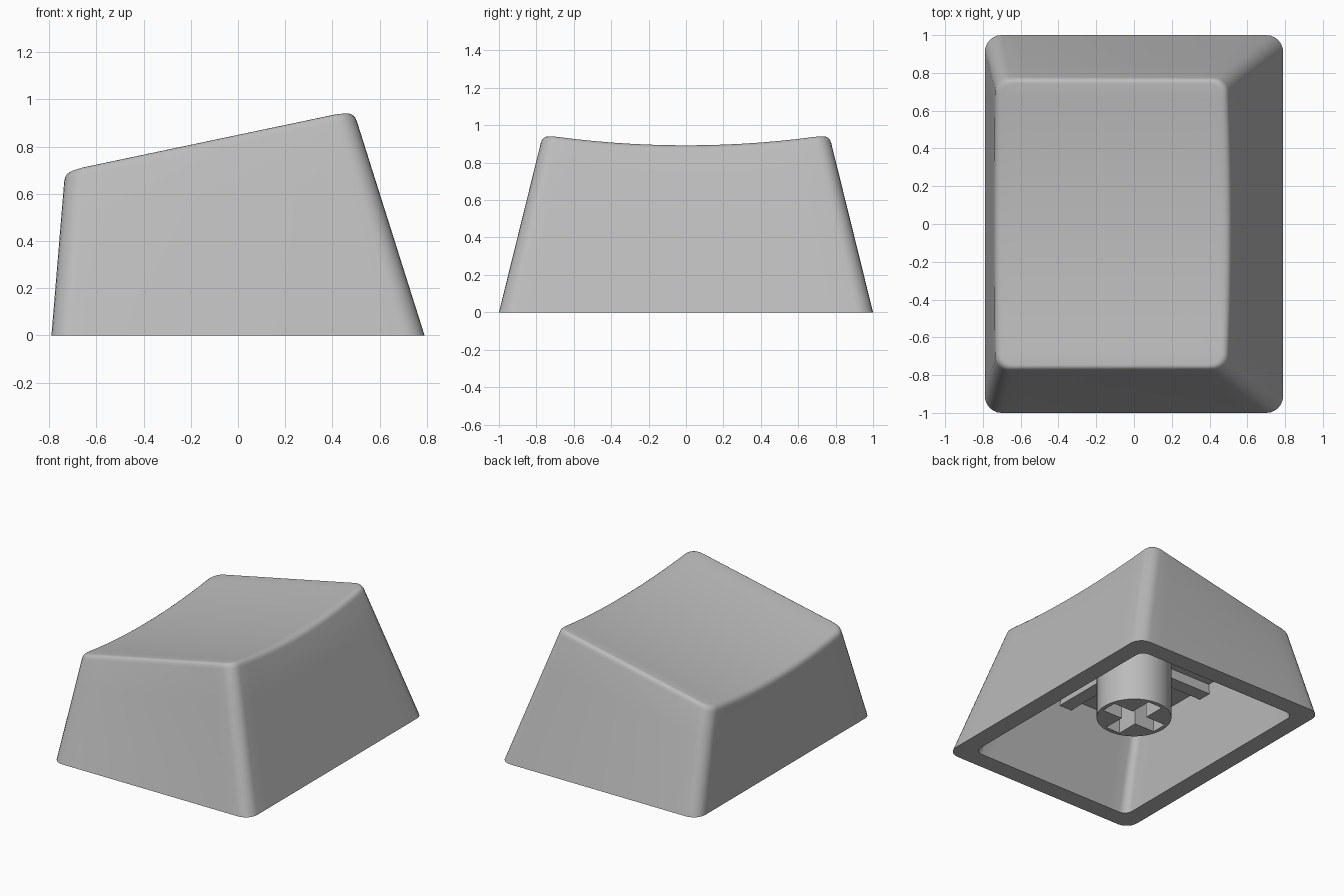
import bpy, bmesh, math
from mathutils import Vector

if "Cube" in bpy.data.objects:
    bpy.data.objects.remove(bpy.data.objects["Cube"])

grey = bpy.data.materials.new("light grey plastic")
grey.diffuse_color = (0.5, 0.5, 0.5, 1)
grey.use_nodes = True
grey.node_tree.nodes["Principled BSDF"].inputs["Base Color"].default_value = grey.diffuse_color


def rounded_rect(x0, x1, y0, y1, r, z=0.0, corner=6, edge=14):
    """Closed loop with rounded corners and evenly divided straight sides."""
    centres = [(x1 - r, y1 - r), (x0 + r, y1 - r), (x0 + r, y0 + r), (x1 - r, y0 + r)]
    arcs = []
    for k, (cx, cy) in enumerate(centres):
        angles = [math.pi / 2 * (k + i / corner) for i in range(corner + 1)]
        arcs.append([Vector((cx + r * math.cos(a), cy + r * math.sin(a), z)) for a in angles])
    pts = []
    for k, arc in enumerate(arcs):
        nxt = arcs[(k + 1) % 4][0]
        pts += arc + [arc[-1].lerp(nxt, i / edge) for i in range(1, edge)]
    return pts


def top_plane(x):
    return 0.853 + 0.21 * x


def top_surface(x, y):
    """Tilted top with a shallow dish across y."""
    return top_plane(x) - 0.057 * (1 - (y / 0.77) ** 2)


def finish(name, bm):
    bmesh.ops.recalc_face_normals(bm, faces=bm.faces)
    mesh = bpy.data.meshes.new(name)
    bm.to_mesh(mesh)
    bm.free()
    mesh.materials.append(grey)
    ob = bpy.data.objects.new(name, mesh)
    bpy.context.collection.objects.link(ob)
    return ob


def smooth(ob):
    bpy.ops.object.select_all(action='DESELECT')
    ob.select_set(True)
    bpy.context.view_layer.objects.active = ob
    bpy.ops.object.shade_smooth_by_angle(angle=math.radians(30))


def box(name, x0, x1, y0, y1, z0, z1):
    bm = bmesh.new()
    bmesh.ops.create_cube(bm, size=1)
    for v in bm.verts:
        v.co = Vector(((x0 + x1) / 2 + v.co.x * (x1 - x0),
                       (y0 + y1) / 2 + v.co.y * (y1 - y0),
                       (z0 + z1) / 2 + v.co.z * (z1 - z0)))
    return finish(name, bm)


# Cap shell: cavity, bottom rim, sloping walls, softened edge, dished top
CEILING = 0.58
base = rounded_rect(-0.79, 0.79, -1, 1, 0.09)
top = rounded_rect(-0.732, 0.488, -0.768, 0.768, 0.08)
inset = rounded_rect(-0.70, 0.456, -0.745, 0.745, 0.06)


def wall(b, t, z):
    return b.lerp(Vector((t.x, t.y, top_plane(t.x))), z / top_plane(t.x))


rings = [rounded_rect(-0.61, 0.47, -0.69, 0.69, 0.05, CEILING),
         rounded_rect(-0.66, 0.66, -0.87, 0.87, 0.06),
         base]
shoulder = [wall(b, t, top_surface(t.x, t.y) - 0.035) for b, t in zip(base, top)]
crest = [wall(b, t, top_surface(t.x, t.y)) for b, t in zip(base, top)]
inner = [Vector((p.x, p.y, top_surface(p.x, p.y))) for p in inset]
rings += [[b.lerp(s, k / 4) for b, s in zip(base, shoulder)] for k in (1, 2, 3)]
for k in range(5):
    u = k / 4
    rings.append([s.lerp(c, u).lerp(c.lerp(i, u), u)
                  for s, c, i in zip(shoulder, crest, inner)])
cx = (-0.70 + 0.456) / 2
for k in range(9, 0, -1):
    ring = []
    for p in inset:
        x, y = cx + (p.x - cx) * k / 10, p.y * k / 10
        ring.append(Vector((x, y, top_surface(x, y))))
    rings.append(ring)

bm = bmesh.new()
loops = [[bm.verts.new(p) for p in ring] for ring in rings]
n = len(base)
for a, b in zip(loops, loops[1:]):
    for i in range(n):
        j = (i + 1) % n
        bm.faces.new((a[i], a[j], b[j], b[i]))
bm.faces.new(loops[0])
centre = bm.verts.new((cx, 0, top_surface(cx, 0)))
for i in range(n):
    bm.faces.new((loops[-1][i], loops[-1][(i + 1) % n], centre))
smooth(finish("cap_shell", bm))

# Stem under the cap, with a cross-shaped socket
bm = bmesh.new()
bmesh.ops.create_cone(bm, cap_ends=True, segments=48, radius1=0.25, radius2=0.25, depth=0.47)
bmesh.ops.translate(bm, verts=bm.verts, vec=(0, 0, 0.355))
stem = finish("stem", bm)
L, W = 0.22, 0.058
for i, (hx, hy) in enumerate(((L, W), (W, L))):
    cutter = box("socket_cutter", -hx, hx, -hy, hy, 0.0, 0.48)
    cutter.hide_render = True
    mod = stem.modifiers.new("socket", 'BOOLEAN')
    mod.operation = 'DIFFERENCE'
    mod.solver = 'EXACT'
    mod.object = cutter
    bpy.ops.object.select_all(action='DESELECT')
    stem.select_set(True)
    bpy.context.view_layer.objects.active = stem
    bpy.ops.object.modifier_apply(modifier=mod.name)
    bpy.data.objects.remove(cutter)
smooth(stem)

# Crossed ribs bracing the stem against the ceiling
box("rib_lengthwise", -0.63, 0.50, -0.05, 0.05, 0.51, 0.59)
box("rib_crosswise", -0.05, 0.05, -0.72, 0.72, 0.51, 0.59)
